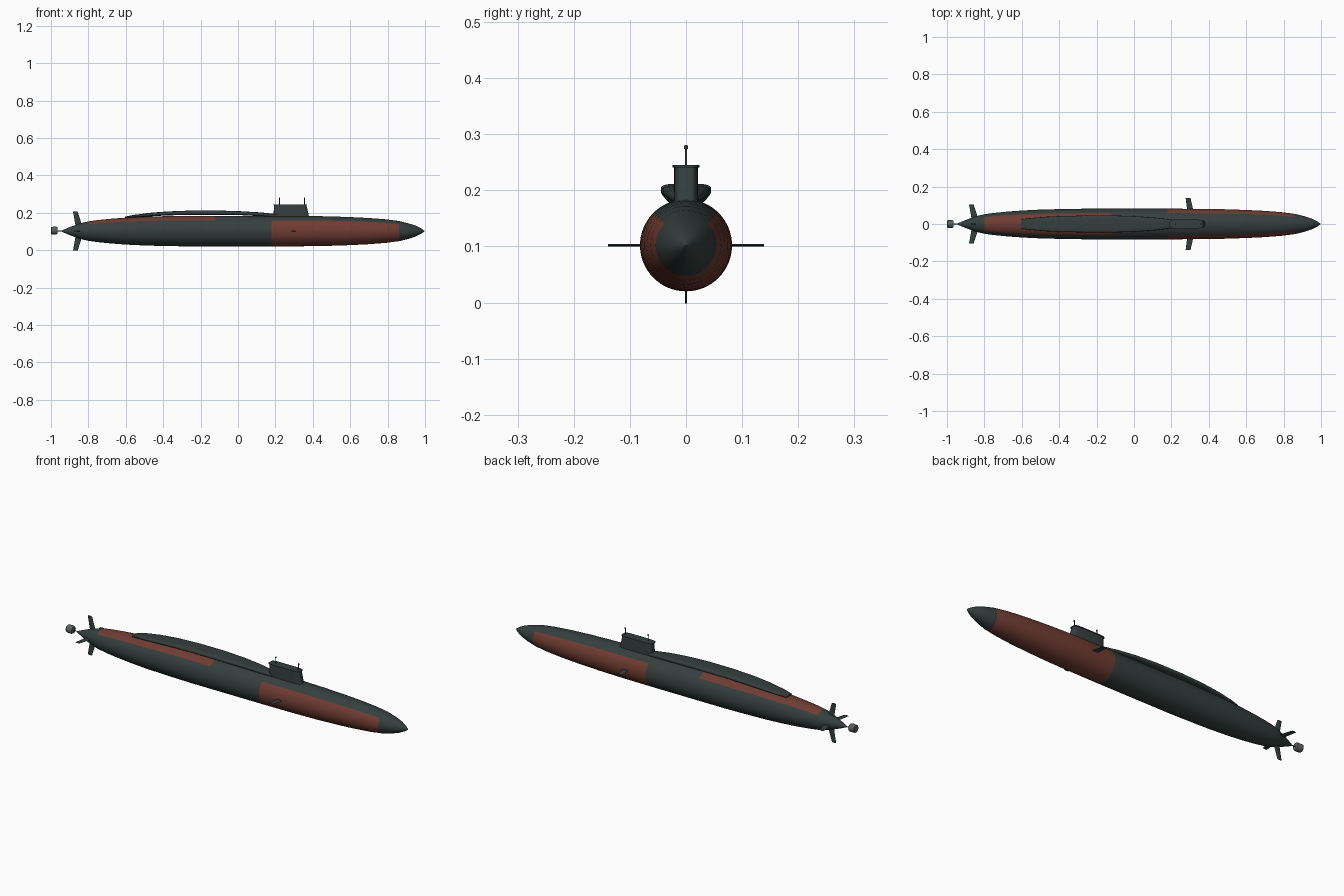
import bpy, bmesh
from math import cos, sin, pi, copysign
from mathutils import Vector

if "Cube" in bpy.data.objects:
    bpy.data.objects.remove(bpy.data.objects["Cube"], do_unlink=True)

AXIS_Z = 0.102


def material(name, rgb):
    m = bpy.data.materials.new(name)
    m.use_nodes = True
    m.diffuse_color = (*rgb, 1)
    m.node_tree.nodes["Principled BSDF"].inputs["Base Color"].default_value = (*rgb, 1)
    return m


GREEN = material("dark green grey", (0.035, 0.05, 0.047))
RED = material("rust red", (0.16, 0.045, 0.032))
GREY = material("mid grey", (0.11, 0.115, 0.115))


def loft(name, rings, mats, rule=None, smooth=40):
    """Skin a row of equal-length rings, capping both ends."""
    bm = bmesh.new()
    rows = [[bm.verts.new(p) for p in ring] for ring in rings]
    n = len(rows[0])
    for a, b in zip(rows, rows[1:]):
        for i in range(n):
            j = (i + 1) % n
            bm.faces.new((a[i], a[j], b[j], b[i]))
    bm.faces.new(rows[0])
    bm.faces.new(rows[-1])
    bmesh.ops.recalc_face_normals(bm, faces=bm.faces)
    if rule:
        for f in bm.faces:
            f.material_index = rule(f.calc_center_median())
    mesh = bpy.data.meshes.new(name)
    bm.to_mesh(mesh)
    bm.free()
    ob = bpy.data.objects.new(name, mesh)
    bpy.context.collection.objects.link(ob)
    for m in mats:
        mesh.materials.append(m)
    bpy.ops.object.select_all(action="DESELECT")
    ob.select_set(True)
    bpy.context.view_layer.objects.active = ob
    bpy.ops.object.shade_smooth_by_angle(angle=smooth * pi / 180)
    return ob


def oval(n, power):
    """Unit superellipse; power 2 is a circle, higher is boxier."""
    pts = []
    for i in range(n):
        c, s = cos(2 * pi * i / n), sin(2 * pi * i / n)
        pts.append((copysign(abs(c) ** (2 / power), c), copysign(abs(s) ** (2 / power), s)))
    return pts


def round_x(profile, n, z=AXIS_Z):
    return [[(x, r * c, z + r * s) for c, s in oval(n, 2)] for x, r in profile]


# Hull: a body of revolution with painted bow and stern panels
hull_profile = [(-0.945, 0.002), (-0.92, 0.013), (-0.89, 0.025), (-0.86, 0.036), (-0.83, 0.045),
                (-0.8, 0.052), (-0.75, 0.059), (-0.68, 0.066), (-0.6, 0.072), (-0.5, 0.077),
                (-0.38, 0.08), (-0.25, 0.082), (-0.12, 0.082), (0.18, 0.082), (0.35, 0.081),
                (0.48, 0.079), (0.6, 0.075), (0.7, 0.07), (0.79, 0.063), (0.86, 0.054),
                (0.91, 0.042), (0.95, 0.029), (0.98, 0.014), (0.998, 0.001)]


def hull_paint(p):
    height = (p.z - AXIS_Z) / max(0.001, Vector((p.y, p.z - AXIS_Z)).length)
    bow = 0.18 < p.x < 0.86 and height < 0.72
    stern = -0.8 < p.x < -0.12 and height > 0.72
    return int(bow or stern)


loft("hull", round_x(hull_profile, 64), [GREEN, RED], hull_paint)

# Arched casing above the aft deck: x, half width, bottom, top
casing = [(-0.605, 0.024, 0.172, 0.179), (-0.56, 0.031, 0.175, 0.188), (-0.48, 0.038, 0.18, 0.199),
          (-0.38, 0.043, 0.186, 0.207), (-0.25, 0.045, 0.189, 0.212), (-0.1, 0.045, 0.189, 0.212),
          (0.02, 0.041, 0.187, 0.208), (0.12, 0.033, 0.182, 0.202), (0.21, 0.022, 0.175, 0.193)]
loft("deck_casing", [[(x, w * c, (lo + hi) / 2 + (hi - lo) / 2 * s) for c, s in oval(32, 3.5)]
                     for x, w, lo, hi in casing], [GREEN])


# Sail with a thin cap
def plan(x0, x1, w, z):
    return [((x0 + x1) / 2 + (x1 - x0) / 2 * c, w * s, z) for c, s in oval(40, 5)]


loft("sail", [plan(0.19, 0.383, 0.022, 0.165), plan(0.192, 0.366, 0.021, 0.241)], [GREEN])
loft("sail_cap", [plan(0.188, 0.37, 0.024, 0.241), plan(0.188, 0.37, 0.024, 0.245)], [GREEN])

# Masts with small round heads
for name, x in (("aft_mast", 0.222), ("forward_mast", 0.356)):
    steps = [(0.24, 0.002), (0.273, 0.002), (0.274, 0.0035), (0.279, 0.0035), (0.281, 0.002)]
    loft(name, [[(x + r * c, r * s, z) for c, s in oval(10, 2)] for z, r in steps], [GREEN])


# Swept fins: direction outward, root and tip given as (aft x, fore x, reach)
def fin(name, out, root, tip, thick):
    side = Vector((0, -out.z, out.y))
    rings = []
    for x0, x1, reach in (root, tip):
        mid = (x0 + x1) / 2
        base = Vector((0, 0, AXIS_Z)) + out * reach
        rings.append([base + Vector((x0, 0, 0)), base + Vector((mid, 0, 0)) + side * thick,
                      base + Vector((x1, 0, 0)), base + Vector((mid, 0, 0)) - side * thick])
    loft(name, rings, [GREEN], smooth=10)


LEFT, UP = Vector((0, 1, 0)), Vector((0, 0, 1))
for name, out in (("left", LEFT), ("right", -LEFT)):
    fin(name + "_bow_plane", out, (0.285, 0.318, 0.07), (0.276, 0.302, 0.139), 0.002)
for name, out in (("left_stern_plane", LEFT), ("right_stern_plane", -LEFT),
                  ("upper_rudder", UP), ("lower_rudder", -UP)):
    fin(name, out, (-0.868, -0.832, 0.025), (-0.882, -0.857, 0.104), 0.002)

# Propulsor drum and its shaft
loft("propulsor", round_x([(-1.0, 0.017), (-0.997, 0.02), (-0.972, 0.021), (-0.965, 0.018)], 24, 0.105), [GREY])
loft("propeller_shaft", round_x([(-0.97, 0.002), (-0.935, 0.002)], 10, 0.103), [GREEN])
